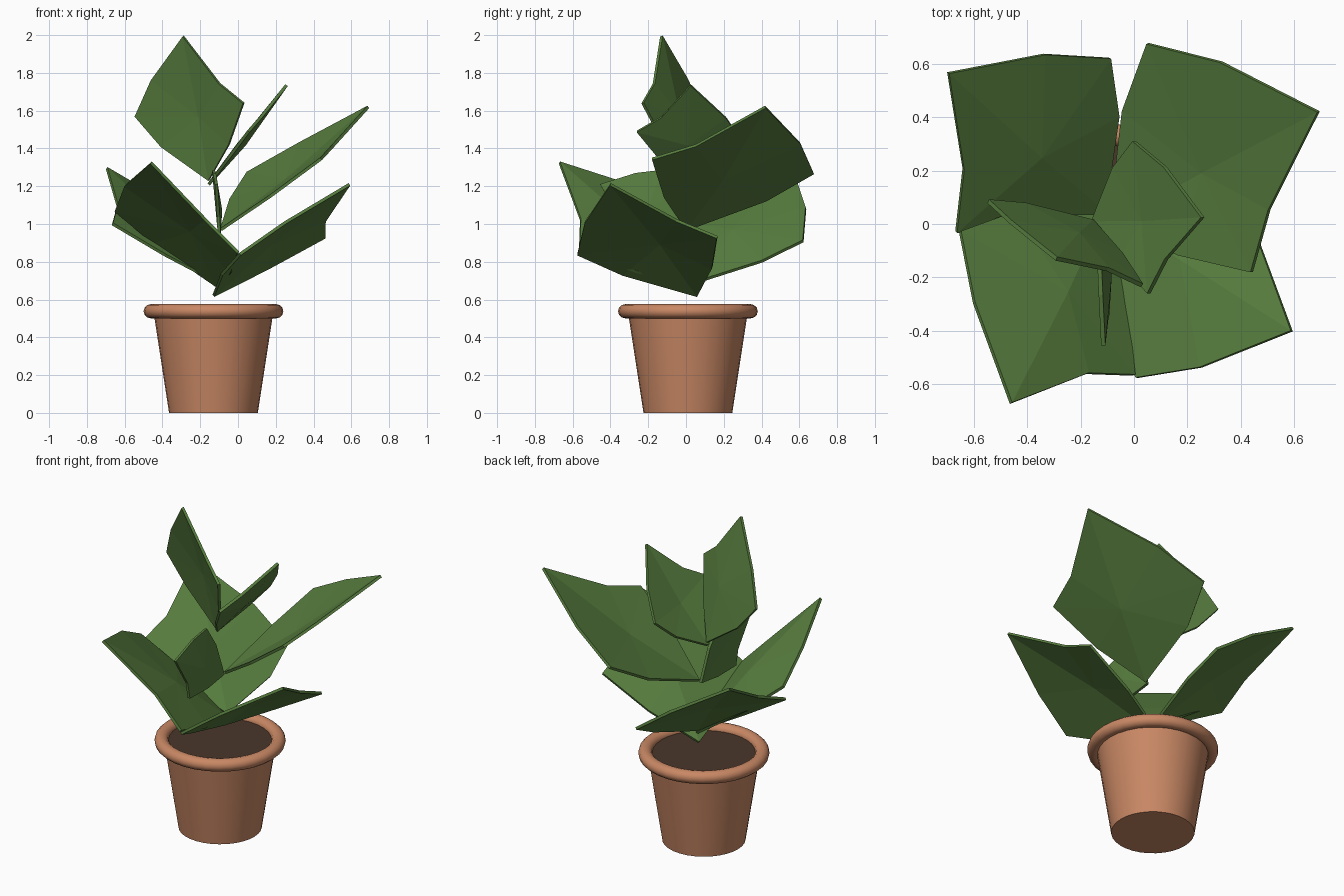
import bpy, bmesh, math
from mathutils import Vector

if "Cube" in bpy.data.objects:
    bpy.data.objects.remove(bpy.data.objects["Cube"])


def material(name, rgb):
    m = bpy.data.materials.new(name)
    m.diffuse_color = (*rgb, 1)
    m.use_nodes = True
    m.node_tree.nodes["Principled BSDF"].inputs["Base Color"].default_value = m.diffuse_color
    return m


TERRACOTTA = material("terracotta", (0.58, 0.245, 0.128))
SOIL = material("dark_soil", (0.068, 0.038, 0.024))
GREEN = material("leaf_green", (0.098, 0.212, 0.05))
POT_CENTRE = (-0.13, 0.01)


def make_object(name, bm, mat):
    bmesh.ops.recalc_face_normals(bm, faces=bm.faces)
    me = bpy.data.meshes.new(name)
    bm.to_mesh(me)
    bm.free()
    me.materials.append(mat)
    ob = bpy.data.objects.new(name, me)
    bpy.context.collection.objects.link(ob)
    return ob


def lathe(name, profile, mat, steps=32):
    """Spin a closed (radius, z) profile around the pot axis."""
    bm = bmesh.new()
    vs = [bm.verts.new((r, 0, z)) for r, z in profile]
    es = [bm.edges.new(p) for p in zip(vs, vs[1:])]
    bmesh.ops.spin(bm, geom=vs + es, cent=(0, 0, 0), axis=(0, 0, 1),
                   angle=math.tau, steps=steps, use_merge=False)
    bmesh.ops.remove_doubles(bm, verts=bm.verts, dist=1e-4)
    ob = make_object(name, bm, mat)
    ob.location = (*POT_CENTRE, 0)
    bpy.ops.object.select_all(action='DESELECT')
    ob.select_set(True)
    bpy.context.view_layer.objects.active = ob
    bpy.ops.object.shade_smooth_by_angle(angle=math.radians(40))
    return ob


# pot body, rounded rim and soil
lathe("pot_body", [(0, 0), (0.235, 0), (0.315, 0.52), (0.29, 0.52), (0, 0.5)], TERRACOTTA)
rim = [(0.33 + 0.04 * math.cos(i * math.tau / 12),
        0.538 + 0.038 * math.sin(i * math.tau / 12)) for i in range(13)]
lathe("pot_rim", rim, TERRACOTTA)
lathe("soil", [(0, 0.515), (0.3, 0.515), (0.3, 0.54), (0, 0.54)], SOIL)


def leaf(name, base, narrow, tip, wide):
    """Bent four-cornered leaf: one flank pulled in, the other bulging out."""
    base, narrow, tip, wide = map(Vector, (base, narrow, tip, wide))
    u, v = narrow - base, wide - base
    n = u.cross(v).normalized()

    def between(p, q, a, b):
        return (p + q) / 2 + u * a + v * b

    centre = (base + narrow + tip + wide) / 4 - u * 0.05 - v * 0.08 - n * 0.05 * u.length
    ring = [base, between(base, narrow, 0.0, -0.04),
            narrow, between(narrow, tip, -0.08, -0.12),
            tip, between(tip, wide, -0.1, 0.06),
            wide, between(wide, base, -0.07, 0.11)]
    bm = bmesh.new()
    c = bm.verts.new(centre)
    vs = [bm.verts.new(p) for p in ring]
    for i in range(8):
        bm.faces.new((c, vs[i], vs[(i + 1) % 8]))
    ob = make_object(name, bm, GREEN)
    mod = ob.modifiers.new("thickness", 'SOLIDIFY')
    mod.thickness = 0.016
    mod.offset = 0


# leaves: base, narrow-side corner, tip, wide-side corner
leaf("leaf_front_right", (-0.13, 0.06, 0.62), (0.46, 0.165, 0.93),
     (0.59, -0.40, 1.21), (0.01, -0.575, 0.84))
leaf("leaf_front_left", (-0.11, 0.05, 0.67), (0.0, -0.565, 0.85),
     (-0.46, -0.67, 1.325), (-0.65, -0.03, 1.07))
leaf("leaf_back_left", (-0.11, 0.05, 0.69), (-0.665, -0.03, 1.0),
     (-0.695, 0.565, 1.295), (-0.09, 0.62, 0.91))
leaf("leaf_back_right", (-0.09, 0.0, 0.97), (0.44, -0.18, 1.345),
     (0.69, 0.42, 1.62), (0.05, 0.675, 1.27))
leaf("leaf_small_front", (-0.10, 0.0, 0.96), (-0.10, -0.34, 0.94),
     (-0.115, -0.455, 1.21), (-0.13, -0.13, 1.285))
leaf("leaf_top_left", (-0.155, 0.01, 1.23), (0.03, -0.23, 1.64),
     (-0.29, -0.13, 1.995), (-0.545, 0.085, 1.57))
leaf("leaf_top_right", (-0.155, 0.01, 1.21), (0.055, -0.26, 1.49),
     (0.257, 0.025, 1.735), (0.0, 0.31, 1.42))
